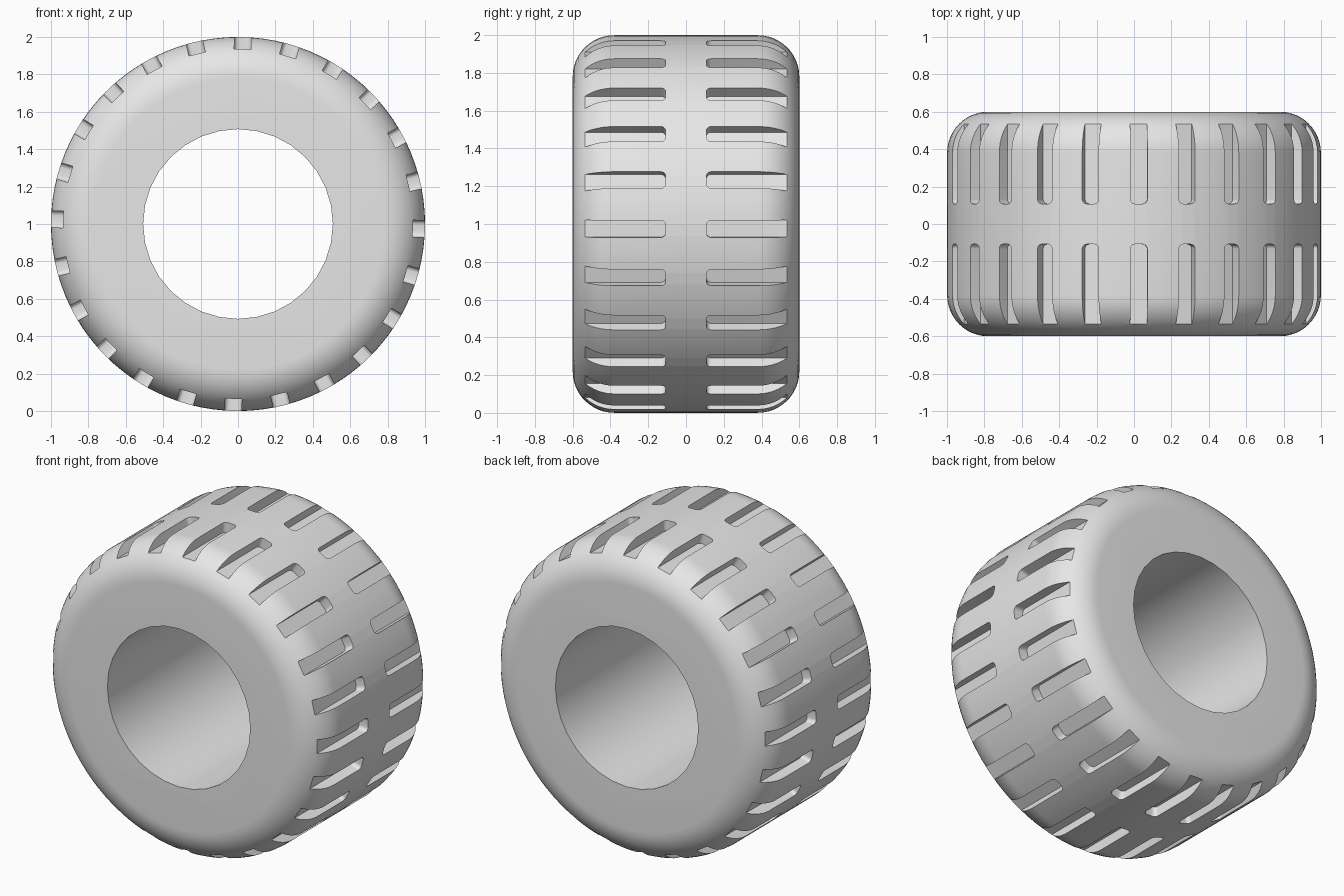
import bpy, bmesh
from math import pi, cos, sin, radians
from mathutils import Matrix

cube = bpy.data.objects.get("Cube")
if cube:
    bpy.data.objects.remove(cube, do_unlink=True)

GROOVES = 24        # per side
FLOOR = 0.935       # groove floor radius
HALF_WIDTH = 0.045  # half the groove width
INNER, ROUND = 0.108, 0.025

grey = bpy.data.materials.new("grey_rubber")
grey.use_nodes = True
grey.diffuse_color = (0.8, 0.8, 0.8, 1)
grey.node_tree.nodes["Principled BSDF"].inputs["Base Color"].default_value = (0.8, 0.8, 0.8, 1)


def make_object(name, bm):
    bmesh.ops.recalc_face_normals(bm, faces=bm.faces[:])
    mesh = bpy.data.meshes.new(name)
    bm.to_mesh(mesh)
    bm.free()
    mesh.materials.append(grey)
    ob = bpy.data.objects.new(name, mesh)
    ob.location.z = 1
    bpy.context.collection.objects.link(ob)
    return ob


def drum(name, segments, radius, depth, turn=0):
    bm = bmesh.new()
    bmesh.ops.create_cone(bm, cap_ends=True, segments=segments, radius1=radius, radius2=radius,
                          depth=depth, matrix=Matrix.Rotation(pi / 2, 4, "X") @ Matrix.Rotation(turn, 4, "Z"))
    return make_object(name, bm)


# Groove outline: square at the shoulder, rounded corners near the tread centre
outline = [(0.7, -HALF_WIDTH), (0.7, HALF_WIDTH)]
for start in (pi / 2, pi):
    side = 1 if start < pi else -1
    for i in range(6):
        a = start + pi / 2 * i / 5
        outline.append((INNER + ROUND + ROUND * cos(a), side * (HALF_WIDTH - ROUND) + ROUND * sin(a)))

# All groove cutters in one mesh
bm = bmesh.new()
for k in range(GROOVES):
    turn = Matrix.Rotation(radians(1.5) + 2 * pi * k / GROOVES, 4, "Y")
    for side in (-1, 1):
        face = bm.faces.new([bm.verts.new(turn @ Matrix.Translation((t, side * y, FLOOR)).translation)
                             for y, t in outline])
        top = bmesh.ops.extrude_face_region(bm, geom=[face])["geom"]
        bmesh.ops.translate(bm, verts=[v for v in top if isinstance(v, bmesh.types.BMVert)],
                            vec=turn.to_3x3().col[2] * 0.2)
groove_cutter = make_object("groove_cutter", bm)
bore_cutter = drum("bore_cutter", 32, 0.507, 2)

# Tyre body with rounded shoulders, bored and grooved
tyre = drum("tyre", 96, 1, 1.2)
bevel = tyre.modifiers.new("shoulders", "BEVEL")
bevel.width, bevel.segments = 0.22, 12
bevel.limit_method, bevel.angle_limit = "ANGLE", radians(40)
for cutter in (bore_cutter, groove_cutter):
    cut = tyre.modifiers.new(cutter.name, "BOOLEAN")
    cut.operation, cut.solver, cut.object = "DIFFERENCE", "EXACT", cutter
    cutter.hide_render = True

bpy.ops.object.select_all(action="DESELECT")
tyre.select_set(True)
bpy.context.view_layer.objects.active = tyre
for name in [m.name for m in tyre.modifiers]:
    bpy.ops.object.modifier_apply(modifier=name)
for cutter in (bore_cutter, groove_cutter):
    bpy.data.objects.remove(cutter, do_unlink=True)
bpy.ops.object.shade_smooth_by_angle(angle=radians(30))
